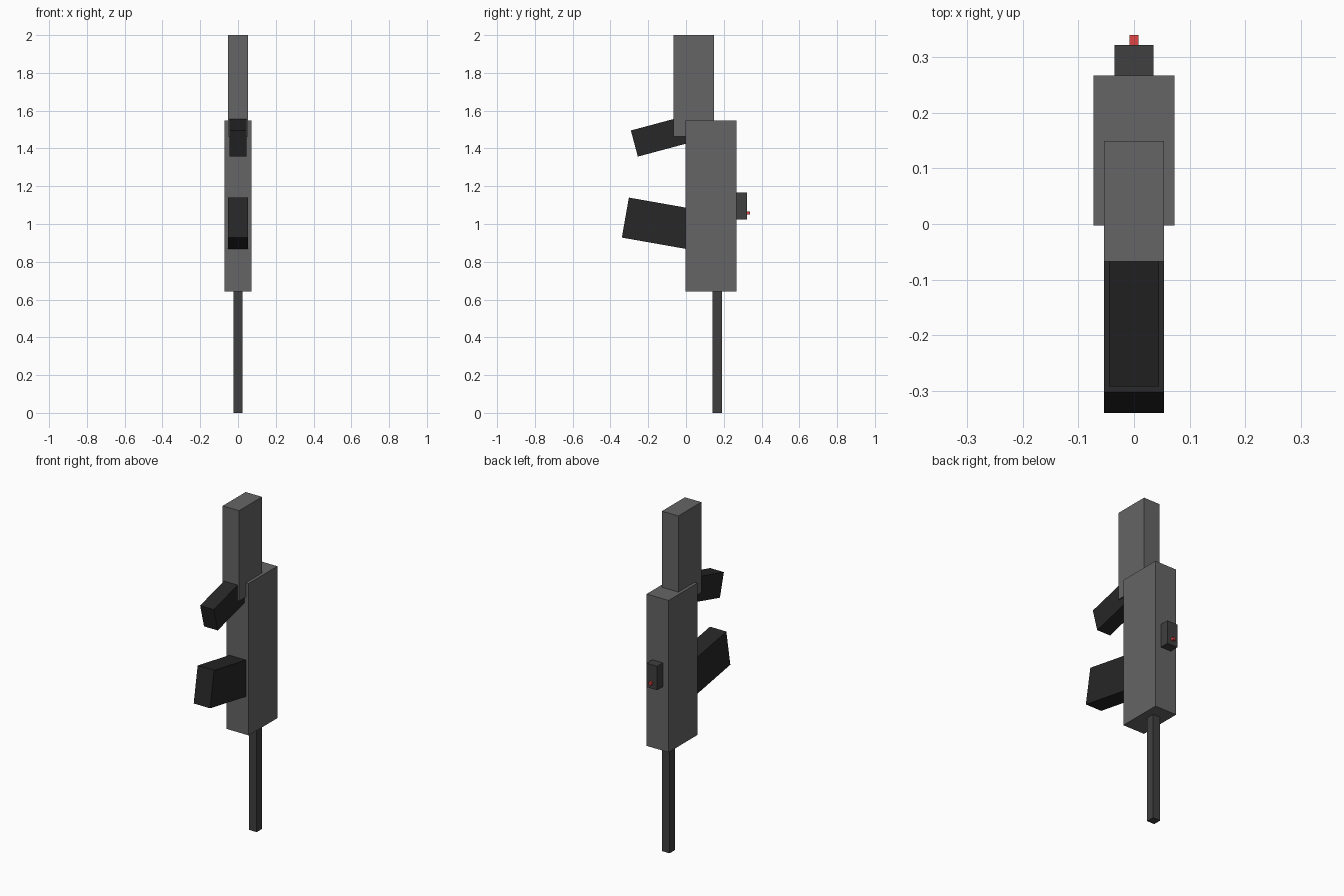
import bpy
from math import radians, sin, cos

if "Cube" in bpy.data.objects:
    bpy.data.objects.remove(bpy.data.objects["Cube"])


def material(name, color):
    mat = bpy.data.materials.new(name)
    mat.diffuse_color = (*color, 1)
    mat.use_nodes = True
    mat.node_tree.nodes["Principled BSDF"].inputs["Base Color"].default_value = mat.diffuse_color
    return mat


GREY = material("grey", (0.13, 0.13, 0.13))
DARK = material("dark_grey", (0.05, 0.05, 0.05))
BLACK = material("black", (0.02, 0.02, 0.02))
RED = material("red", (0.75, 0.06, 0.06))


def box(name, center, size, mat, tilt=0):
    bpy.ops.mesh.primitive_cube_add(size=1, location=center, rotation=(tilt, 0, 0))
    obj = bpy.context.object
    obj.name = name
    obj.scale = size
    obj.data.materials.append(mat)
    return obj


def block(name, width, y, z, mat):
    """Upright box, centred on x, from y and z ranges."""
    return box(name, (0, sum(y) / 2, sum(z) / 2),
               (width, y[1] - y[0], z[1] - z[0]), mat)


def tilted_bar(name, width, end_y, end_z, length, thickness, degrees):
    """Bar running inward (+y) from the middle of its outer end face."""
    a = radians(degrees)
    center = (0, end_y + cos(a) * length / 2, end_z + sin(a) * length / 2)
    return box(name, center, (width, length, thickness), BLACK, a)


# Main upright parts
block("body", 0.145, (-0.003, 0.267), (0.643, 1.547), GREY)
block("stock", 0.108, (-0.067, 0.149), (1.462, 2.0), GREY)
block("barrel", 0.05, (0.14, 0.19), (0.0, 0.70), DARK)

# Sight with red marker
block("sight", 0.07, (0.255, 0.322), (1.024, 1.166), DARK)
block("sight_marker", 0.016, (0.315, 0.34), (1.051, 1.067), RED)

# Tilted magazine and grip, running into the body
tilted_bar("magazine", 0.108, -0.321, 1.034, 0.40, 0.215, -10)
tilted_bar("grip", 0.09, -0.2735, 1.426, 0.32, 0.143, 15)
